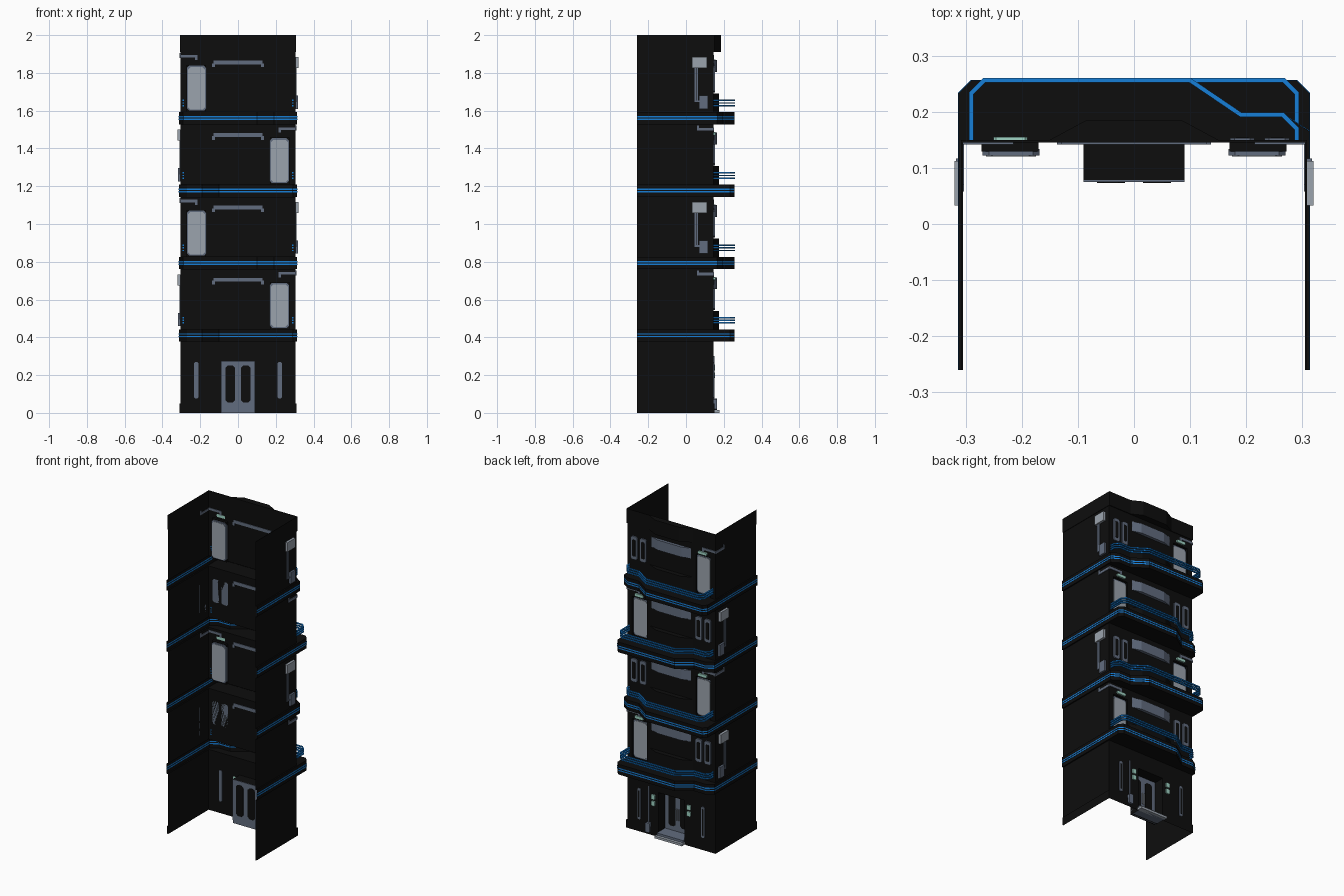
import bpy, bmesh

if "Cube" in bpy.data.objects:
    bpy.data.objects.remove(bpy.data.objects["Cube"])

def material(name, rgb):
    m = bpy.data.materials.new(name)
    m.diffuse_color = (*rgb, 1)
    m.use_nodes = True
    m.node_tree.nodes["Principled BSDF"].inputs["Base Color"].default_value = m.diffuse_color
    return m

BLACK = material("black_wall", (0.004, 0.004, 0.004))
BLUE = material("blue_trim", (0.008, 0.21, 0.68))
SLATE = material("slate_metal", (0.12, 0.15, 0.21))
LIGHT = material("light_grey", (0.33, 0.37, 0.42))
MINT = material("mint_lamp", (0.35, 0.66, 0.56))

WX, WY, BACK = 0.305, 0.145, -0.26      # shell half width, facade, open end
LEVELS = [0.41, 0.793, 1.176, 1.56]     # centre heights of the balcony bands
BH = 0.032                              # half height of a band

def obj(name, verts, faces, mat, thick=0):
    me = bpy.data.meshes.new(name)
    me.from_pydata(verts, [], faces)
    me.materials.append(mat)
    o = bpy.data.objects.new(name, me)
    bpy.context.collection.objects.link(o)
    if thick:
        mod = o.modifiers.new("thickness", 'SOLIDIFY')
        mod.thickness, mod.offset = thick, 0
        mod.use_even_offset = True
    return o

def ribbon(name, path, z0, z1, mat, thick=0, caps=None):
    """Upright sheet along a plan path; caps = plan points that close floor and ceiling."""
    n = len(path)
    plan = path + (caps or [])
    k = len(plan)
    v = [(x, y, z0) for x, y in plan] + [(x, y, z1) for x, y in plan]
    f = [(i + 1, i, i + k, i + k + 1) for i in range(n - 1)]
    if caps is not None:
        f += [tuple(range(k)), tuple(range(2 * k - 1, k - 1, -1))]
    return obj(name, v, f, mat, thick)

def fix_normals(o):
    bm = bmesh.new()
    bm.from_mesh(o.data)
    bmesh.ops.recalc_face_normals(bm, faces=bm.faces)
    bm.to_mesh(o.data)
    bm.free()
    return o

def plate(name, x0, x1, z0, z1, y0, y1, mat, ch=0):
    """Panel facing +y with chamfered corners."""
    x0, x1 = min(x0, x1), max(x0, x1)
    if ch:
        o = [(x0 + ch, z0), (x1 - ch, z0), (x1, z0 + ch), (x1, z1 - ch),
             (x1 - ch, z1), (x0 + ch, z1), (x0, z1 - ch), (x0, z0 + ch)]
    else:
        o = [(x0, z0), (x1, z0), (x1, z1), (x0, z1)]
    n = len(o)
    v = [(x, y0, z) for x, z in o] + [(x, y1, z) for x, z in o]
    f = [tuple(range(n)), tuple(range(2 * n - 1, n - 1, -1))]
    f += [(i, (i + 1) % n, (i + 1) % n + n, i + n) for i in range(n)]
    return fix_normals(obj(name, v, f, mat))

def facade(name, z0, z1, hole, depth):
    """Facade sheet with one opening (x0, x1, h0, h1) and its reveal."""
    a, b, h0, h1 = hole
    v, f = [], []
    def quad(*p):
        f.append(tuple(range(len(v), len(v) + 4)))
        v.extend(p)
    for x0, x1, q0, q1 in ((-WX, a, z0, z1), (b, WX, z0, z1), (a, b, z0, h0), (a, b, h1, z1)):
        if q1 - q0 > 1e-4:
            quad((x1, WY, q0), (x0, WY, q0), (x0, WY, q1), (x1, WY, q1))
    ring = [(a, h0), (b, h0), (b, h1), (a, h1)]
    for i in range(4):
        (p, r), (q, s) = ring[i], ring[(i + 1) % 4]
        quad((p, WY, r), (q, WY, s), (q, depth, s), (p, depth, r))
    obj(name, v, f, BLACK)

def sidewalls(name, z0, z1):
    for s in (-1, 1):
        p = [(s * WX, BACK), (s * WX, WY)]
        ribbon(name, p if s < 0 else p[::-1], z0, z1, BLACK)

def bay(w0, w1, y0, y1):
    return [(-w0, y0), (-w1, y1), (w1, y1), (w0, y0)]

def flip(path, s):
    return path if s < 0 else [(-x, y) for x, y in reversed(path)]

# Ground floor shell, plinth and entrance
top = LEVELS[0] - BH
facade("ground_facade", 0, top, (-0.09, 0.09, 0.0, 0.275), 0.078)
sidewalls("ground_side_wall", 0, top)
ribbon("plinth", [(-0.31, BACK), (-0.31, 0.15), (-0.1, 0.15)], 0, 0.05, BLACK)
ribbon("plinth", [(0.1, 0.15), (0.31, 0.15), (0.31, BACK)], 0, 0.05, BLACK)
plate("entrance_frame", -0.09, 0.09, 0.02, 0.275, 0.075, 0.079, SLATE)
for s in (-1, 1):
    plate("entrance_glass", s * 0.016, s * 0.066, 0.055, 0.25, 0.0735, 0.0805, BLACK, 0.012)
    plate("entrance_handle", s * 0.004, s * 0.009, 0.1, 0.17, 0.079, 0.086, LIGHT)
    plate("wall_panel", s * 0.21, s * 0.232, 0.075, 0.27, 0.141, 0.15, SLATE, 0.006)
    plate("wall_panel_inset", s * 0.216, s * 0.226, 0.09, 0.255, 0.149, 0.1515, BLACK)
    for z in (0.185, 0.225):
        plate("entrance_lamp", s * 0.11, s * 0.137, z, z + 0.03, 0.145, 0.153, MINT, 0.004)
plate("upper_step", -0.09, 0.09, 0, 0.028, 0.078, 0.16, SLATE)
plate("lower_step", -0.095, 0.095, 0, 0.014, 0.145, 0.177, LIGHT)
plate("post_box", 0.14, 0.17, 0.015, 0.075, 0.145, 0.163, SLATE, 0.005)
plate("post_box_pipe", 0.151, 0.157, 0.07, 0.3, 0.145, 0.15, SLATE)

# Upper floors, mirrored on every level
SLAB = [(-0.313, BACK), (-0.313, 0.233), (-0.29, 0.256), (0.1, 0.256),
        (0.19, 0.193), (0.27, 0.193), (0.313, 0.165), (0.313, BACK)]
RAIL = [(-0.29, 0.145), (-0.29, 0.233), (-0.267, 0.256), (0.1, 0.256),
        (0.19, 0.195), (0.265, 0.195), (0.29, 0.17), (0.29, 0.145)]
SHELL = [(WX, BACK), (WX, WY), (-WX, WY), (-WX, BACK)]
for i, c in enumerate(LEVELS):
    s = 1 if i % 2 == 0 else -1         # side that has the balcony door
    z0 = c + BH
    z1 = LEVELS[i + 1] - BH if i < 3 else 2.0
    # hollow balcony slab with trim lines and railing
    ribbon("balcony_slab", flip(SLAB, s), c - BH, c + BH, BLACK, caps=SHELL)
    for dz in (-0.009, 0.004):
        ribbon("slab_trim", flip(SLAB, s), c + dz, c + dz + 0.007, BLUE, 0.002)
    for dz in (0.063, 0.077, 0.091):
        ribbon("railing", flip(RAIL, s), c + dz, c + dz + 0.007, BLUE, 0.008)
    # walls and balcony door
    a, b = sorted((s * 0.17, s * 0.272))
    facade("floor_facade", z0, z1, (a, b, z0, c + 0.282), 0.13)
    sidewalls("floor_side_wall", z0, z1)
    plate("door_back", a, b, z0, c + 0.282, 0.129, 0.131, BLACK)
    plate("door_frame", s * 0.168, s * 0.27, z0 + 0.008, c + 0.278, 0.122, 0.134, SLATE, 0.012)
    plate("door_panel", s * 0.175, s * 0.264, z0 + 0.014, c + 0.27, 0.12, 0.137, LIGHT, 0.012)
    plate("door_lamp", s * 0.19, s * 0.25, c + 0.292, c + 0.31, 0.145, 0.155, MINT, 0.004)
    # bay parapet and window hood
    ribbon("bay_parapet", bay(0.15, 0.085, WY, 0.175), z0, c + 0.13, BLACK, caps=[])
    ribbon("bay_hood", bay(0.138, 0.082, 0.146, 0.164), c + 0.245, c + 0.308, SLATE, caps=[])
    plate("bay_hood_back", -0.13, 0.13, c + 0.285, c + 0.305, 0.142, 0.146, SLATE)
    for t in (-1, 1):
        plate("bay_hood_end", t * 0.122, t * 0.137, c + 0.27, c + 0.29, 0.142, 0.147, SLATE)
    # pair of narrow windows
    for x in (0.193, 0.255):
        plate("window_frame", -s * (x - 0.022), -s * (x + 0.022), c + 0.135, c + 0.28,
              WY, 0.153, SLATE, 0.008)
        plate("window_glass", -s * (x - 0.011), -s * (x + 0.011), c + 0.155, c + 0.26,
              0.15, 0.1545, BLACK, 0.004)
    # lamp conduit wrapping the corner
    plate("conduit", s * 0.215, s * 0.307, c + 0.322, c + 0.336, 0.142, 0.149, SLATE)
    plate("conduit_drop", s * 0.215, s * 0.228, c + 0.308, c + 0.322, 0.142, 0.149, SLATE)
    plate("conduit_side", s * 0.303, s * 0.309, c + 0.318, c + 0.332, 0.058, 0.149, SLATE)
    plate("conduit_riser", s * 0.303, s * 0.309, c + 0.332, c + 0.345, 0.058, 0.07, SLATE)
    # air conditioner on the other side wall
    plate("air_conditioner", -s * WX, -s * 0.32, c + 0.265, c + 0.323, 0.033, 0.112, LIGHT)
    plate("meter_box", -s * WX, -s * 0.317, c + 0.05, c + 0.12, 0.07, 0.117, SLATE)
    for y in (0.045, 0.056):
        plate("cooling_pipe", -s * WX, -s * 0.311, c + 0.09, c + 0.265, y, y + 0.007, SLATE)
    plate("cooling_pipe_foot", -s * WX, -s * 0.311, c + 0.085, c + 0.095, 0.045, 0.07, SLATE)

# Cornice following the bay
CORNICE = [(-0.308, BACK), (-0.308, 0.15)] + bay(0.15, 0.085, 0.15, 0.185) + [(0.308, 0.15), (0.308, BACK)]
ribbon("cornice", CORNICE, 1.91, 2.0, BLACK, caps=SHELL)
